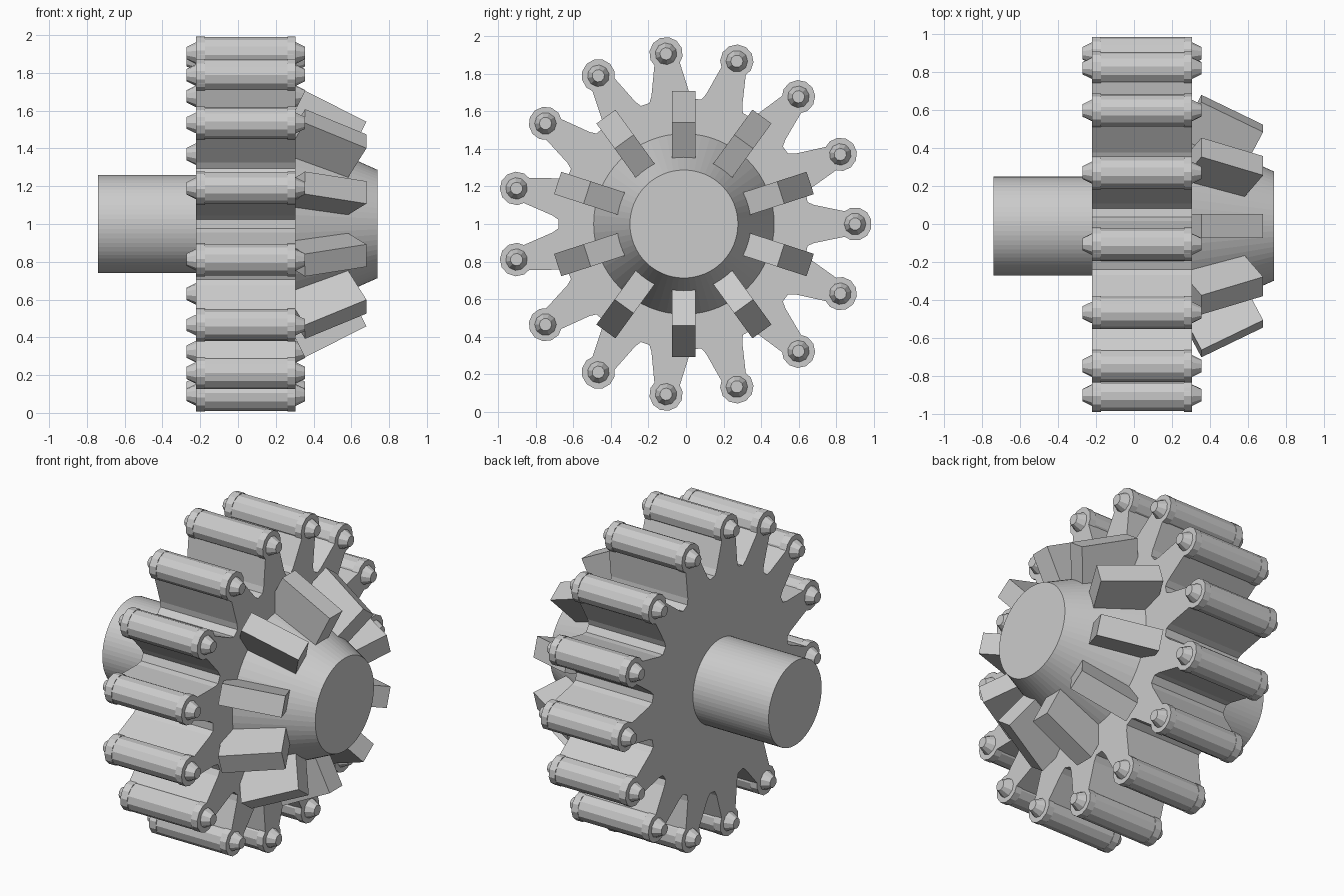
import bpy, bmesh
from math import sin, cos, pi, radians
from mathutils import Matrix, Vector

if "Cube" in bpy.data.objects:
    bpy.data.objects.remove(bpy.data.objects["Cube"])

CENTRE = Matrix.Translation((0, -0.011, 1.0))
TEETH, BLOCKS = 15, 10
X0, X1 = -0.222, 0.305          # back and front faces of the gear


def finish(name, bm, matrix=CENTRE):
    bmesh.ops.recalc_face_normals(bm, faces=bm.faces)
    me = bpy.data.meshes.new(name)
    bm.to_mesh(me)
    bm.free()
    ob = bpy.data.objects.new(name, me)
    bpy.context.collection.objects.link(ob)
    ob.matrix_world = matrix
    return ob


def lathe(bm, profile, sides, phase=0.0):
    """Closed solid turned around the x axis from (x, radius) points."""
    rings = []
    for x, r in profile:
        rings.append([bm.verts.new((x, r * cos(phase + 2 * pi * i / sides),
                                    r * sin(phase + 2 * pi * i / sides)))
                      for i in range(sides)])
    for a, b in zip(rings, rings[1:]):
        for i in range(sides):
            j = (i + 1) % sides
            bm.faces.new((a[i], a[j], b[j], b[i]))
    bm.faces.new(rings[0])
    bm.faces.new(rings[-1])


def prism(bm, outline, offset):
    face = bm.faces.new([bm.verts.new(p) for p in outline])
    out = bmesh.ops.extrude_face_region(bm, geom=[face], use_keep_orig=True)
    verts = [g for g in out['geom'] if isinstance(g, bmesh.types.BMVert)]
    bmesh.ops.translate(bm, verts=verts, vec=offset)


def spin(angle):
    return CENTRE @ Matrix.Rotation(angle, 4, 'X')


# Toothed wheel
bm = bmesh.new()
tooth = [(0.668, -10), (0.70, -8.3), (0.91, -3.6), (0.91, 3.6), (0.70, 8.3), (0.668, 10)]
outline = []
for t in range(TEETH):
    for r, a in tooth:
        ang = radians(a + t * 360 / TEETH)
        outline.append((X0, r * cos(ang), r * sin(ang)))
prism(bm, outline, Vector((X1 - X0, 0, 0)))
finish("toothed_wheel", bm)

# Rear shaft
bm = bmesh.new()
lathe(bm, [(-0.74, 0.26), (X0 + 0.02, 0.26)], 64)
finish("rear_shaft", bm)

# Tapered front hub
bm = bmesh.new()
lathe(bm, [(X1 - 0.02, 0.489), (0.738, 0.287)], 64)
finish("front_hub", bm)

# Tooth pins: body, end collars and tapered tips
bm = bmesh.new()
lathe(bm, [(-0.21, 0.086), (0.295, 0.086)], 12)
lathe(bm, [(X0, 0.089), (-0.175, 0.089)], 12, pi / 12)
lathe(bm, [(0.262, 0.089), (X1, 0.089)], 12, pi / 12)
lathe(bm, [(-0.272, 0.033), (X0, 0.058), (X1, 0.058), (0.355, 0.033)], 10)
bmesh.ops.translate(bm, verts=bm.verts, vec=(0, 0.91, 0))
pin = finish("tooth_pin", bm)
for t in range(1, TEETH):
    ob = pin.copy()
    bpy.context.collection.objects.link(ob)
    ob.matrix_world = spin(2 * pi * t / TEETH)

# Slanted blocks around the front hub
bm = bmesh.new()
a, b = Vector((0.355, 0, 0.706)), Vector((0.68, 0, 0.541))
along = (b - a).normalized()
inward = Vector((along.z, 0, -along.x)) * 0.3
half = Vector((0, 0.0625, 0))
prism(bm, [p - half for p in (a, b, b + inward, a + inward)], 2 * half)
block = finish("hub_block", bm)
for k in range(1, BLOCKS):
    ob = block.copy()
    bpy.context.collection.objects.link(ob)
    ob.matrix_world = spin(2 * pi * k / BLOCKS)
